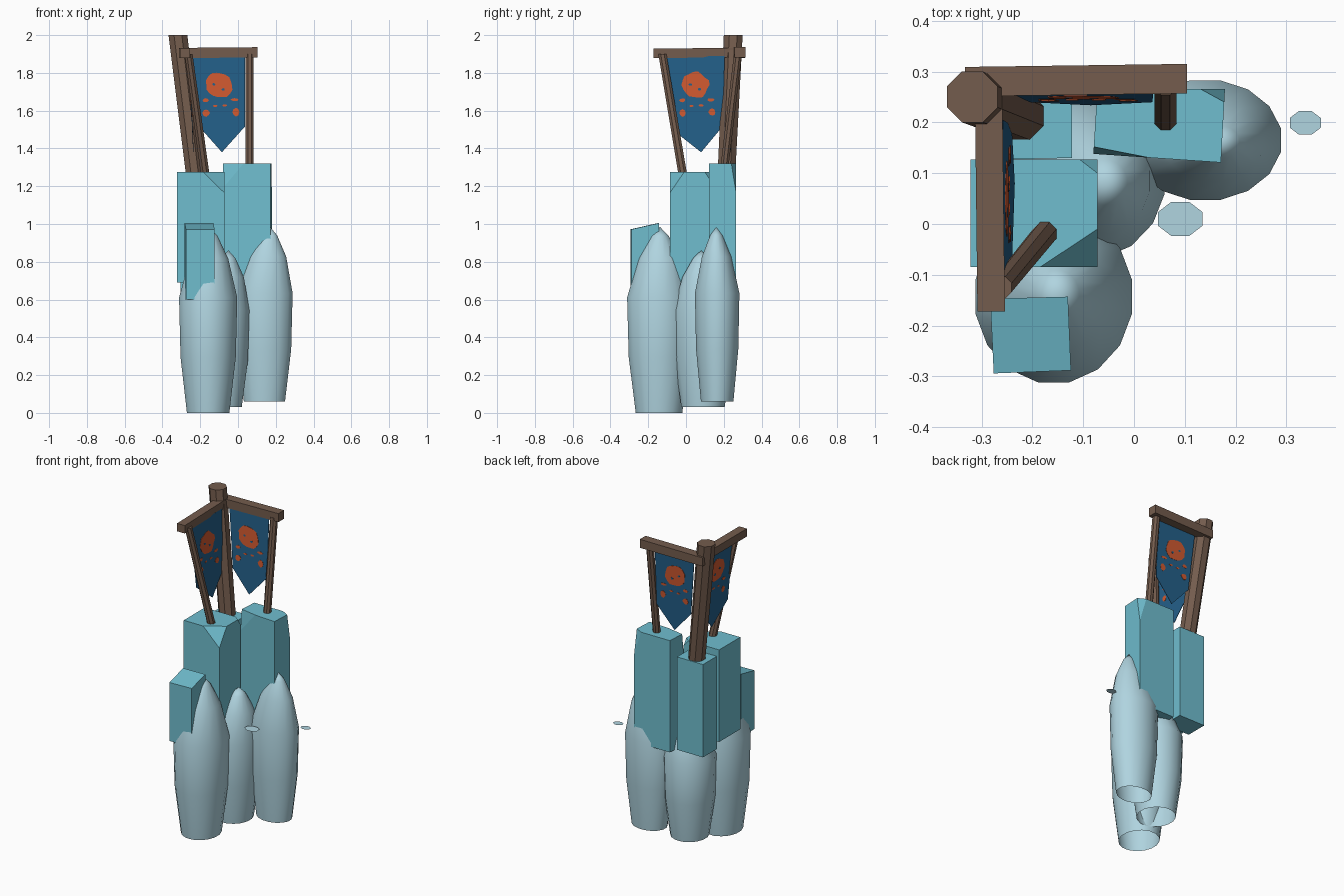
import bpy, bmesh, math, random
from mathutils import Vector

if "Cube" in bpy.data.objects:
    bpy.data.objects.remove(bpy.data.objects["Cube"])
random.seed(4)

def mat(name, c):
    m = bpy.data.materials.new(name)
    m.diffuse_color = (*c, 1)
    m.use_nodes = True
    m.node_tree.nodes["Principled BSDF"].inputs["Base Color"].default_value = m.diffuse_color
    return m

BLOCK = mat("cyan_block", (0.162, 0.515, 0.625))
PALE = mat("pale_ice", (0.434, 0.66, 0.745))
WOOD = mat("brown_wood", (0.175, 0.108, 0.075))
BLUE = mat("banner_blue", (0.017, 0.115, 0.25))
ORANGE = mat("paint_orange", (0.63, 0.10, 0.03))

def finish(name, bm, m, smooth=False):
    bmesh.ops.recalc_face_normals(bm, faces=bm.faces)
    me = bpy.data.meshes.new(name)
    bm.to_mesh(me)
    bm.free()
    me.materials.append(m)
    for p in me.polygons:
        p.use_smooth = smooth
    ob = bpy.data.objects.new(name, me)
    bpy.context.collection.objects.link(ob)
    return ob

def loft(name, rings, m, caps=True, smooth=False):
    """Skin a list of equal-length point rings."""
    bm = bmesh.new()
    vs = [[bm.verts.new(p) for p in r] for r in rings]
    n = len(vs[0])
    for a, b in zip(vs, vs[1:]):
        for i in range(n):
            j = (i + 1) % n
            bm.faces.new((a[i], a[j], b[j], b[i]))
    if caps:
        bm.faces.new(vs[0])
        bm.faces.new(vs[-1])
    bmesh.ops.remove_doubles(bm, verts=bm.verts, dist=1e-5)
    return finish(name, bm, m, smooth)

def ring(x, y, z, rx, ry, n, ph=0.0):
    return [(x + rx * math.cos(ph + 2 * math.pi * i / n),
             y + ry * math.sin(ph + 2 * math.pi * i / n), z) for i in range(n)]

# Pale rounded columns, open underneath
PROFILE = [(0, .73), (.3, .95), (.62, 1), (.83, .66), (.95, .28), (1, 0)]
def column(name, x, y, rx, ry, z0, z1, px, py):
    rings = []
    for t, r in PROFILE:
        k = max(0, (t - .62) / .38)          # tip drifts to (px, py)
        rings.append(ring(x + (px - x) * k, y + (py - y) * k, z0 + t * (z1 - z0),
                          rx * r, ry * r, 16, math.pi / 16))
    loft(name, rings, PALE, caps=False, smooth=True)

column("front_column", -.158, -.143, .157, .172, 0, .985, -.15, -.138)
column("middle_column", -.09, .09, .153, .16, .03, .86, -.05, .08)
column("right_column", .14, .165, .152, .12, .06, .985, .17, .16)

# Angular blocks with cut corners
def block(name, corners, z0, ztop, cuts=()):
    bm = bmesh.new()
    lo = [bm.verts.new((x, y, z0)) for x, y in corners]
    hi = [bm.verts.new((x, y, z)) for (x, y), z in zip(corners, ztop)]
    bm.faces.new(lo[::-1])
    bm.faces.new(hi)
    for i in range(4):
        j = (i + 1) % 4
        bm.faces.new((lo[i], lo[j], hi[j], hi[i]))
    mid = sum((v.co for v in bm.verts), Vector()) / 8
    for c in cuts:
        a, b, d = map(Vector, c)
        n = (b - a).cross(d - a).normalized()
        if n.dot(mid - a) > 0:
            n = -n
        bmesh.ops.bisect_plane(bm, geom=bm.verts[:] + bm.edges[:] + bm.faces[:],
                               plane_co=a, plane_no=n, clear_outer=True)
        bmesh.ops.holes_fill(bm, edges=[e for e in bm.edges if e.is_boundary], sides=0)
    finish(name, bm, BLOCK)

block("main_block", [(-.322, -.085), (-.072, -.085), (-.072, .127), (-.322, .127)],
      .69, [1.275] * 4,
      [[(-.185, -.085, 1.275), (-.072, -.085, 1.165), (-.072, -.01, 1.275)],
       [(-.107, .127, 1.275), (-.072, .1, 1.275), (-.072, .127, 1.235)]])
block("back_left_block", [(-.305, .126), (-.122, .13), (-.122, .265), (-.305, .265)],
      .64, [1.23] * 4)
block("back_right_block", [(-.08, .138), (.171, .121), (.179, .266), (-.072, .266)],
      .61, [1.32] * 4,
      [[(-.08, .152, 1.32), (.03, .1305, 1.32), (-.08, .138, 1.19)],
       [(.13, .266, 1.32), (.1776, .24, 1.32), (.179, .266, 1.16)]])
block("small_front_block", [(-.276, -.294), (-.124, -.288), (-.13, -.143), (-.283, -.147)],
      .6, [.972, .972, 1.005, 1.005])

# Leaning posts
def post(name, a, b, r0, r1, n=8):
    loft(name, [ring(*a, r0, r0, n, math.pi / n), ring(*b, r1, r1, n, math.pi / n)], WOOD)

post("corner_pole", (-.214, .208, 1.14), (-.318, .25, 2.0), .05, .054)
post("back_post", (.062, .2, 1.27), (.062, .275, 1.9), .023, .023)
post("front_post", (-.168, -.01, 1.22), (-.262, -.125, 1.9), .025, .023)

# Cross beams
def beam(name, a, b, side, h):
    rings = []
    for p in (a, b):
        p, s = Vector(p), Vector(side)
        rings.append([p + s * i + Vector((0, 0, h * j))
                      for i, j in ((-1, -1), (1, -1), (1, 1), (-1, 1))])
    loft(name, rings, WOOD)

beam("back_beam", (-.333, .28, 1.905), (.104, .286, 1.909), (0, .029, 0), .027)
beam("front_beam", (-.286, .25, 1.908), (-.281, -.172, 1.903), (.027, 0, 0), .025)

# Banners with painted motif; place() maps banner coordinates to the world
def plate(name, pts, place, thick, m):
    loft(name, [[place(u, z, o) for u, z in pts] for o in (-thick / 2, thick / 2)], m)

def blob(u, z, ru, rz, n, rough):
    out = []
    for i in range(n):
        k = 1 + random.uniform(-rough, rough)
        t = 2 * math.pi * i / n
        out.append((u + ru * k * math.cos(t), z + rz * k * math.sin(t)))
    return out

SPOTS = [(-.068, -.147, .019, .019), (.088, -.142, .019, .022), (-.07, -.08, .016, .01),
         (.082, -.077, .02, .009), (-.02, -.11, .012, .006), (.03, -.107, .013, .006)]

def banner(name, outline, centre, place):
    plate(name, outline, place, .003, BLUE)
    plate(name + "_big_mark", blob(centre, 1.735, .071, .068, 18, .09), place, .006, ORANGE)
    for i, (du, dz, ru, rz) in enumerate(SPOTS):
        plate(f"{name}_spot_{i}", blob(centre + du, 1.735 + dz, ru, rz, 8, .15),
              place, .006, ORANGE)
    for i, (du, dz) in enumerate([(-.027, .004), (.022, -.022)]):
        plate(f"{name}_gap_{i}", blob(centre + du, 1.735 + dz, .009, .007, 6, .2),
              place, .008, BLUE)

def tilt(z):
    return (1.89 - z) * .045

banner("back_banner", [(-.24, 1.89), (.038, 1.89), (.036, 1.515), (-.085, 1.38), (-.205, 1.515)],
       -.1, lambda u, z, o: (u, .258 - tilt(z) + o, z))
banner("side_banner", [(-.105, 1.89), (.205, 1.89), (.193, 1.515), (.08, 1.38), (-.073, 1.5)],
       .05, lambda u, z, o: (-.259 + tilt(z) + o, u, z))

# Small floating flat discs
for nm, x, y, rx, ry in (("near_disc", .091, .01, .047, .036), ("far_disc", .337, .199, .033, .025)):
    bm = bmesh.new()
    f = bm.faces.new([bm.verts.new(p) for p in ring(x, y, .66, rx, ry, 8, math.pi / 8)])
    ob = finish(nm, bm, PALE)
    if ob.data.polygons[0].normal.z < 0:
        ob.data.flip_normals()
